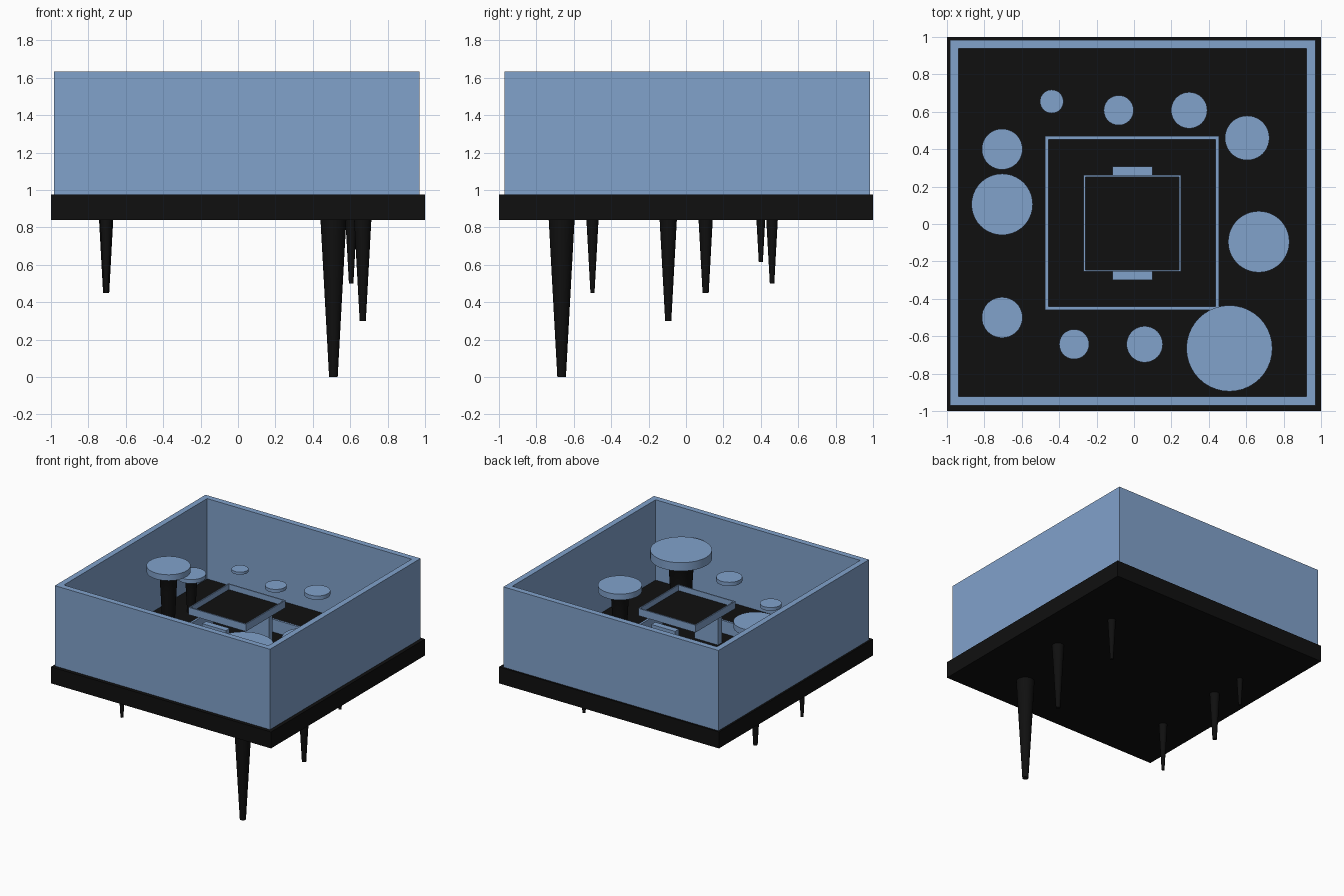
import bpy, bmesh, math

if "Cube" in bpy.data.objects:
    bpy.data.objects.remove(bpy.data.objects["Cube"])


def material(name, rgb):
    m = bpy.data.materials.new(name)
    m.diffuse_color = (*rgb, 1)
    m.use_nodes = True
    m.node_tree.nodes["Principled BSDF"].inputs["Base Color"].default_value = m.diffuse_color
    return m


BLUE = material("blue", (0.22, 0.36, 0.6))
BLACK = material("black", (0.005, 0.005, 0.005))


def finish(bm, name, mat):
    bmesh.ops.recalc_face_normals(bm, faces=bm.faces)
    me = bpy.data.meshes.new(name)
    bm.to_mesh(me)
    bm.free()
    ob = bpy.data.objects.new(name, me)
    bpy.context.collection.objects.link(ob)
    me.materials.append(mat)
    return ob


def box(name, x0, x1, y0, y1, z0, z1, mat):
    bm = bmesh.new()
    bmesh.ops.create_cube(bm, size=1)
    for v in bm.verts:
        v.co.x = x1 if v.co.x > 0 else x0
        v.co.y = y1 if v.co.y > 0 else y0
        v.co.z = z1 if v.co.z > 0 else z0
    return finish(bm, name, mat)


def frame(name, x0, x1, y0, y1, z0, z1, t, mat):
    # square ring with walls of thickness t
    bm = bmesh.new()
    rings = []
    for d, z in ((0, z0), (0, z1), (t, z1), (t, z0)):
        rings.append([bm.verts.new(c) for c in (
            (x0 + d, y0 + d, z), (x1 - d, y0 + d, z),
            (x1 - d, y1 - d, z), (x0 + d, y1 - d, z))])
    for k in range(4):
        a, b = rings[k], rings[(k + 1) % 4]
        for i in range(4):
            j = (i + 1) % 4
            bm.faces.new((a[i], a[j], b[j], b[i]))
    return finish(bm, name, mat)


def lathe(name, x, y, z, profile, mat, n=40):
    # capped revolve of (radius, height) points
    bm = bmesh.new()
    rings = [[bm.verts.new((x + r * math.cos(2 * math.pi * i / n),
                            y + r * math.sin(2 * math.pi * i / n), z + h))
              for i in range(n)] for r, h in profile]
    for a, b in zip(rings, rings[1:]):
        for i in range(n):
            j = (i + 1) % n
            bm.faces.new((a[i], a[j], b[j], b[i]))
    bm.faces.new(rings[0])
    bm.faces.new(rings[-1])
    ob = finish(bm, name, mat)
    bpy.context.view_layer.objects.active = ob
    bpy.ops.object.select_all(action='DESELECT')
    ob.select_set(True)
    bpy.ops.object.shade_smooth_by_angle(angle=math.radians(35))
    return ob


# base slab and outer walls
box("base_slab", -1, 1, -1, 1, 0.84, 0.975, BLACK)
frame("outer_wall", -0.985, 0.97, -0.97, 0.985, 0.975, 1.635, 0.048, BLUE)

# low square rim on the floor and raised tray
frame("floor_rim", -0.475, 0.455, -0.46, 0.47, 0.975, 1.08, 0.018, BLUE)
frame("tray_rim", -0.27, 0.25, -0.255, 0.262, 1.315, 1.375, 0.01, BLUE)
box("tray_floor", -0.26, 0.24, -0.245, 0.252, 1.315, 1.33, BLACK)

# upright plates beside the tray
for side, y0, y1 in (("front", -0.3, -0.25), ("back", 0.257, 0.307)):
    box(side + "_support", -0.115, 0.1, y0, y1, 0.975, 1.3, BLUE)

# nail-like pins: x, y, head radius, top height
PINS = [(0.51, -0.665, 0.23, 1.433), (0.667, -0.095, 0.164, 1.32),
        (-0.705, 0.105, 0.164, 1.465), (-0.705, 0.4, 0.109, 1.287),
        (-0.705, -0.5, 0.109, 1.125), (0.605, 0.46, 0.119, 1.232)]
SPIKE = [(0.1, -6.22), (0.3, -2.57), (0.37, -1.2), (0.4, -0.7), (0.52, -0.3)]
tips = [0, 0.3, 0.45, 0.615, 0.45, 0.5]
for k, ((x, y, r, top), tip) in enumerate(zip(PINS, tips)):
    s = (top - tip) / 6.22
    lathe(f"pin_spike_{k}", x, y, top, [(a * r, h * s) for a, h in SPIKE], BLACK)
    lathe(f"pin_head_{k}", x, y, top, [(r, -0.3 * r), (r, 0)], BLUE)

# loose floating discs: x, y, radius, top height
DISCS = [(-0.44, 0.655, 0.063, 1.3), (-0.082, 0.608, 0.08, 1.28),
         (0.295, 0.608, 0.097, 1.335), (-0.32, -0.643, 0.08, 1.225),
         (0.057, -0.643, 0.097, 1.34)]
for k, (x, y, r, top) in enumerate(DISCS):
    lathe(f"small_disc_{k}", x, y, top, [(r, -0.33 * r), (r, 0)], BLUE)
